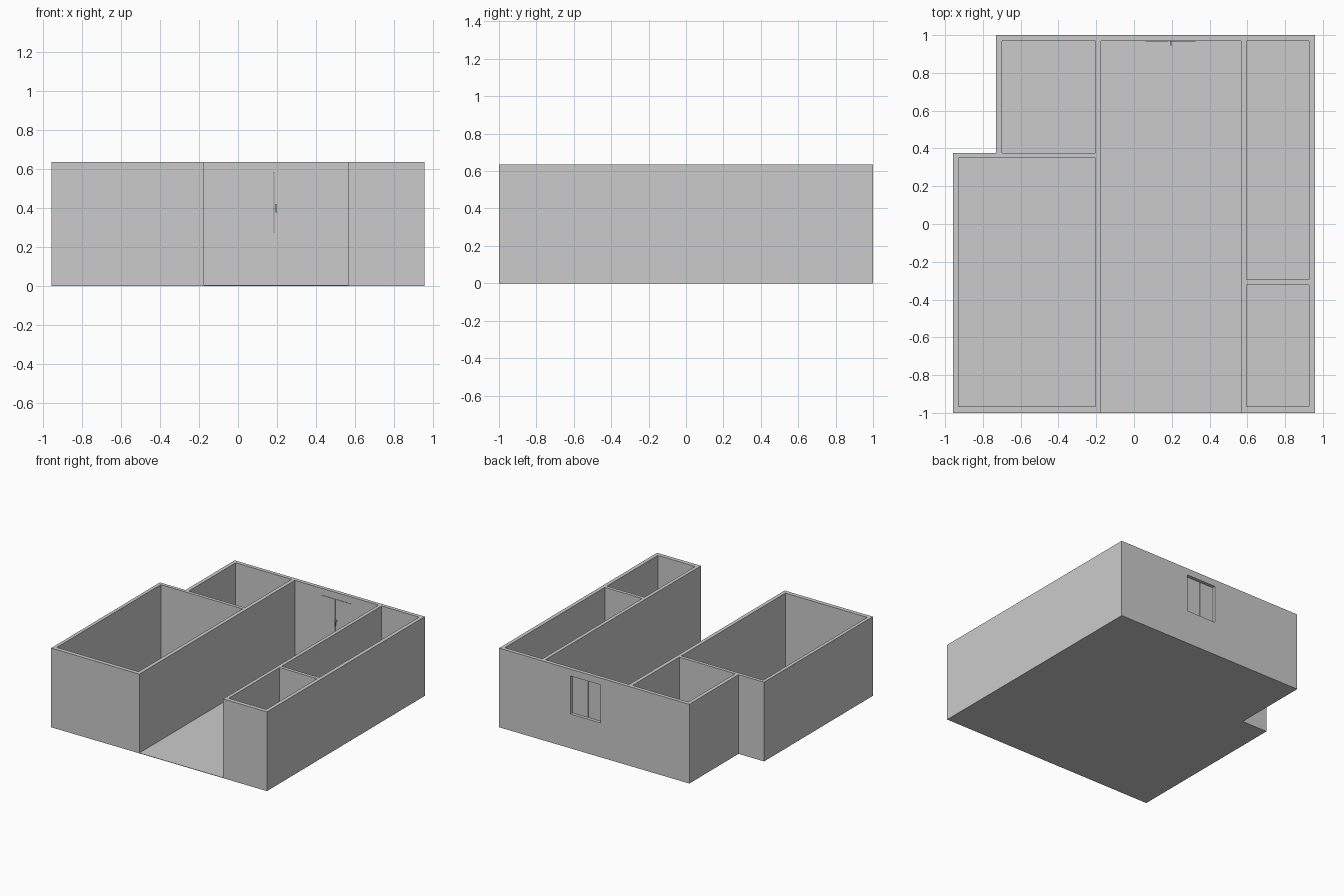
import bpy, bmesh

if "Cube" in bpy.data.objects:
    bpy.data.objects.remove(bpy.data.objects["Cube"])

HEIGHT, FLOOR = 0.635, 0.003


def prism(name, outline, z0, z1):
    """Closed solid from a plan outline."""
    bm = bmesh.new()
    face = bm.faces.new([bm.verts.new((x, y, z0)) for x, y in outline])
    ext = bmesh.ops.extrude_face_region(bm, geom=[face])
    for v in ext["geom"]:
        if isinstance(v, bmesh.types.BMVert):
            v.co.z = z1
    bmesh.ops.recalc_face_normals(bm, faces=bm.faces)
    mesh = bpy.data.meshes.new(name)
    bm.to_mesh(mesh)
    bm.free()
    obj = bpy.data.objects.new(name, mesh)
    bpy.context.collection.objects.link(obj)
    return obj


def box(name, x0, x1, y0, y1, z0, z1):
    return prism(name, [(x0, y0), (x1, y0), (x1, y1), (x0, y1)], z0, z1)


# Solid block with the notched footprint
walls = prism("walls_and_floor",
              [(-0.957, -1), (0.957, -1), (0.957, 1), (-0.73, 1),
               (-0.73, 0.377), (-0.957, 0.377)], 0, HEIGHT)

# Hollow out the rooms; the middle hall is open at the front
rooms = [
    (-0.93, -0.205, -0.967, 0.35),
    (-0.70, -0.205, 0.377, 0.97),
    (-0.175, 0.567, -1.2, 0.97),
    (0.595, 0.927, -0.295, 0.97),
    (0.595, 0.927, -0.967, -0.322),
]
WX0, WX1, WZ0, WZ1 = 0.06, 0.325, 0.275, 0.58
cutters = [box("room_cutter", *r, FLOOR, 1.0) for r in rooms]

# Window opening in the back wall
cutters.append(box("window_cutter", WX0, WX1, 0.9, 1.1, WZ0, WZ1))

for c in cutters:
    c.hide_render = True
    mod = walls.modifiers.new("cut", 'BOOLEAN')
    mod.operation = 'DIFFERENCE'
    mod.solver = 'EXACT'
    mod.object = c
deps = bpy.context.evaluated_depsgraph_get()
walls_mesh = bpy.data.meshes.new_from_object(walls.evaluated_get(deps))
walls.modifiers.clear()
walls.data = walls_mesh
for c in cutters:
    bpy.data.objects.remove(c)

# Two window sashes meeting near the middle, flush with the inner wall
MID = 0.185
box("window_sash_left", WX0, MID - 0.002, 0.966, 0.974, WZ0, WZ1)
box("window_sash_right", MID + 0.002, WX1, 0.966, 0.974, WZ0, WZ1)

# Handle: stem and hanging grip
box("handle_stem", 0.193, 0.201, 0.952, 0.966, 0.405, 0.419)
box("handle_grip", 0.193, 0.201, 0.945, 0.952, 0.375, 0.419)
